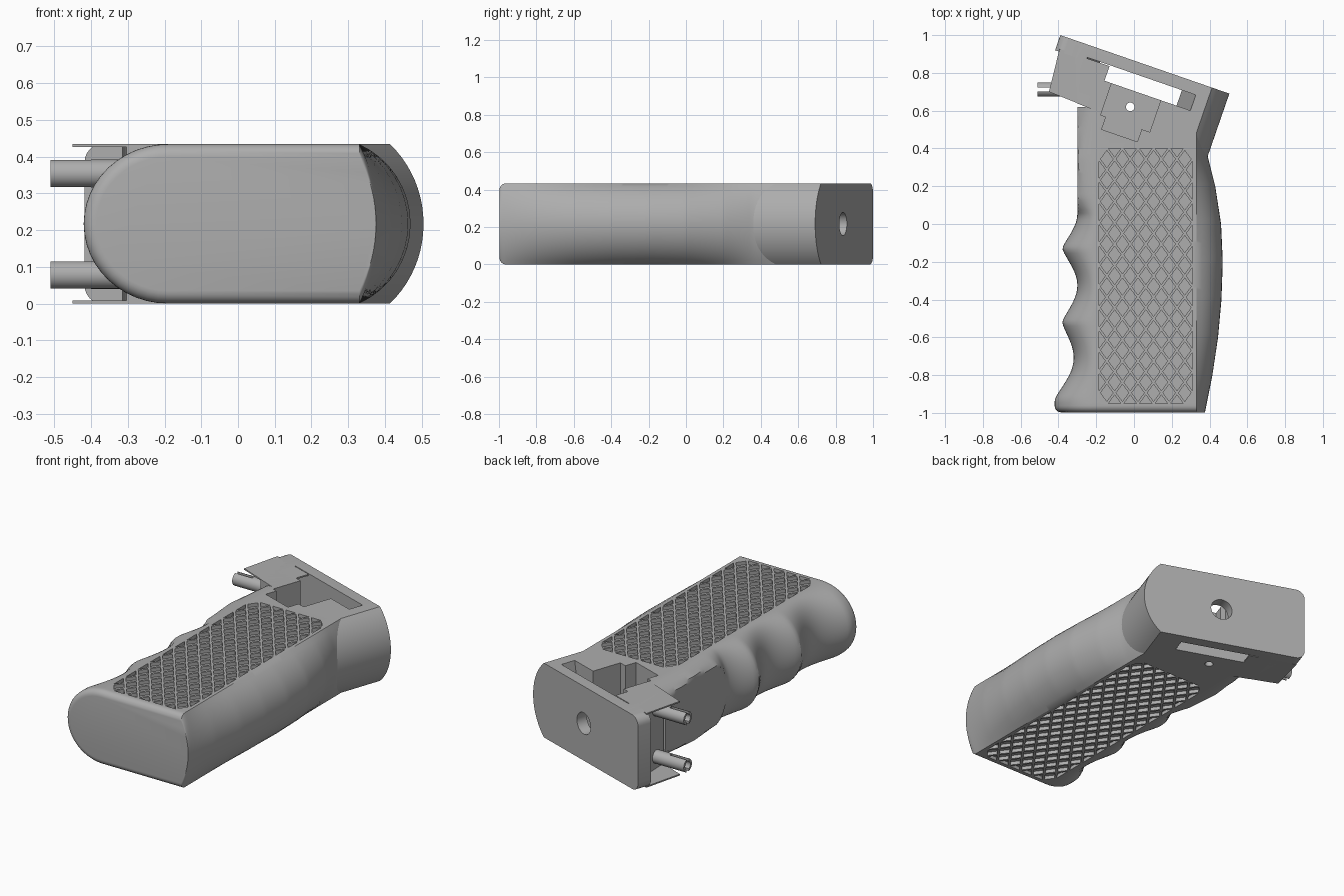
import bpy, bmesh, math
from mathutils import Vector

cube = bpy.data.objects.get("Cube")
if cube:
    bpy.data.objects.remove(cube, do_unlink=True)

grey = bpy.data.materials.new("mid_grey")
grey.use_nodes = True
colour = (0.42, 0.42, 0.42, 1)
grey.diffuse_color = colour
grey.node_tree.nodes["Principled BSDF"].inputs["Base Color"].default_value = colour

H = 0.217                      # half thickness
ORIGIN = Vector((-0.39, 1.0, 0))
ALONG = Vector((0.945, -0.327, 0))
DOWN = Vector((-0.327, -0.945, 0))


def head_pt(t, s, z):
    """Point in the tilted frame of the head."""
    return ORIGIN + ALONG * t + DOWN * s + Vector((0, 0, z))


def add_rings(bm, rings):
    rows = [[bm.verts.new(p) for p in ring] for ring in rings]
    n = len(rows[0])
    for a, b in zip(rows, rows[1:]):
        for i in range(n):
            j = (i + 1) % n
            bm.faces.new((a[i], a[j], b[j], b[i]))
    bm.faces.new(rows[0])
    bm.faces.new(rows[-1])


def make(name, *solids):
    """Object made of one or more closed lofts."""
    bm = bmesh.new()
    for rings in solids:
        add_rings(bm, rings)
    bmesh.ops.recalc_face_normals(bm, faces=bm.faces)
    me = bpy.data.meshes.new(name)
    bm.to_mesh(me)
    bm.free()
    me.materials.append(grey)
    ob = bpy.data.objects.new(name, me)
    bpy.context.collection.objects.link(ob)
    return ob


def head_prism(pts, z0, z1):
    return [[head_pt(t, s, z) for t, s in pts] for z in (z0, z1)]


def tube(p, q, r, n=24):
    axis = (q - p).normalized()
    a = axis.orthogonal().normalized()
    b = axis.cross(a)
    angles = [math.tau * i / n for i in range(n)]
    return [[c + (a * math.cos(k) + b * math.sin(k)) * r for k in angles] for c in (p, q)]


def box(x0, x1, y0, y1, z0, z1):
    return [[Vector(c) for c in ((x0, y0, z), (x1, y0, z), (x1, y1, z), (x0, y1, z))]
            for z in (z0, z1)]


def carve(ob, cutters):
    for c in cutters:
        mod = ob.modifiers.new("cut", "BOOLEAN")
        mod.object, mod.solver = c, "EXACT"
    bpy.context.view_layer.objects.active = ob
    for mod in list(ob.modifiers):
        bpy.ops.object.modifier_apply(modifier=mod.name)


def smooth(ob):
    bpy.ops.object.select_all(action="DESELECT")
    ob.select_set(True)
    bpy.context.view_layer.objects.active = ob
    bpy.ops.object.shade_smooth_by_angle(angle=math.radians(30))


def interp(table, y):
    for (a, va), (b, vb) in zip(table, table[1:]):
        if y <= b:
            return va + (vb - va) * (y - a) / (b - a)
    return table[-1][1]


# Grip outline: finger scallops on the left, swelling palm curve on the right
BUMPS = [(-0.93, -0.42), (-0.52, -0.38), (-0.13, -0.38), (0.24, -0.38)]
PALM = [(-1, 0.375), (-0.8, 0.415), (-0.6, 0.445), (-0.4, 0.463), (-0.2, 0.47), (0, 0.461),
        (0.2, 0.43), (0.36, 0.39), (0.62, 0.37)]


def finger_x(y):
    if y < BUMPS[0][0]:
        return BUMPS[0][1]
    if y > 0.05:
        return interp([(0.05, -0.3), (0.14, -0.37), (0.35, -0.405), (0.62, -0.34)], y)
    for (a, _), (b, _) in zip(BUMPS, BUMPS[1:]):
        if y <= b:
            u = (y - a) / (b - a)
            return interp(BUMPS, y) + 0.08 * math.sin(math.pi * u) ** 1.25


def section(y, inset=0.0):
    h, x0, corner = H - inset, -0.19, 0.33
    length = x0 - finger_x(y) - inset
    ring = []
    for i in range(25):
        a = math.pi * i / 24
        x = x0 - length * math.sin(a)
        ring.append(Vector((max(x, -0.3) if y > 0.05 else x, y, H + h * math.cos(a))))
    bulge = interp(PALM, y) - corner
    radius = (bulge ** 2 + h ** 2) / (2 * bulge)
    half = math.atan2(h, radius - bulge)
    for i in range(17):
        a = half * (i / 8 - 1)
        ring.append(Vector((corner + bulge - radius * (1 - math.cos(a)), y, H + radius * math.sin(a))))
    return ring


R = 0.035
rings = []
for i in range(6):
    a = math.pi / 2 * i / 6
    rings.append(section(-1 + R * (1 - math.cos(a)) + 0.003, R * (1 - math.sin(a))))
rings += [section(-0.962 + 1.582 * i / 90) for i in range(91)]
grip = make("grip_body", rings)

# Head block with a rounded back, ending in a slanted lower face
def head_section(s_of_t, left, corner):
    pts = []
    for cz, lo in ((2 * H - corner, 90), (corner, 180)):
        for i in range(7):
            a = math.radians(lo + 15 * i)
            pts.append((left + corner + corner * math.cos(a), cz + corner * math.sin(a)))
    radius = (0.097 ** 2 + H ** 2) / 0.194
    half = math.asin(H / radius)
    for i in range(21):
        a = half * (i / 10 - 1)
        pts.append((0.947 - radius * (1 - math.cos(a)), H + radius * math.sin(a)))
    return [head_pt(t, s_of_t(t), z) for t, z in pts]


head = make("head_block", [head_section(lambda t: 0.0, 0.11, 0.004),
                           head_section(lambda t: 0.085, 0.11, 0.004),
                           head_section(lambda t: 0.302 + 0.05 * t, 0.2, 0.004)])
end_plate = make("end_plate", [head_section(lambda t: 0.0, 0, 0.05),
                               head_section(lambda t: 0.085, 0, 0.05)])

# Thin cheeks covering the pin recess
cheek = [(0.02, 0.07), (0.3, 0.07), (0.3, 0.315), (0.2, 0.311), (0.041, 0.303)]
for side, z in (("upper", 2 * H - 0.008), ("lower", 0)):
    make(side + "_cheek", head_prism(cheek, z, z + 0.008))

# Cutters: tapered slot, stepped pocket, screw hole and end hole
slot = make("slot_cutter", [[head_pt(t, s, z) for t, s in
                             ((a, 0.065), (b, 0.065), (b, 0.152), (a, 0.152))]
                            for a, b, z in ((0.25, 0.70, -0.02), (0.17, 0.785, 2 * H + 0.02))])
pocket = make("pocket_cutter", head_prism(
    [(0.34, 0.12), (0.615, 0.12), (0.615, 0.33), (0.57, 0.33), (0.57, 0.4),
     (0.37, 0.4), (0.37, 0.33), (0.34, 0.33)], 0.12, 2 * H + 0.05))
screw = make("screw_hole_cutter", tube(head_pt(0.474, 0.238, -0.1), head_pt(0.474, 0.238, 0.3), 0.023))
bore = make("end_hole_cutter", tube(head_pt(0.49, -0.05, H), head_pt(0.49, 0.11, H), 0.062, 32))

# Diamond chequering on both cheeks of the grip
X0, X1, Y0, Y1 = -0.185, 0.31, -0.95, 0.4
COLS, ROWS = 6, 12
px, py = (X1 - X0) / COLS, (Y1 - Y0) / ROWS
diamonds = []
for i in range(2 * COLS + 1):
    for j in range(2 * ROWS + 1):
        if (i + j) % 2:
            continue
        cx, cy = X0 + px * i / 2, Y0 + py * j / 2
        pts = [(cx - px * 0.4, cy), (cx, cy - py * 0.4), (cx + px * 0.4, cy), (cx, cy + py * 0.4)]
        pts = [(min(max(x, X0), X1), min(max(y, Y0), Y1)) for x, y in pts]
        if i in (0, 2 * COLS) and j in (0, 2 * ROWS):
            continue
        for z0, z1 in ((-0.02, 0.02), (2 * H - 0.02, 2 * H + 0.02)):
            diamonds.append([[Vector((x, y, z)) for x, y in pts] for z in (z0, z1)])
chequer = make("chequer_cutter", *diamonds)

carve(grip, [chequer, slot, pocket, screw])
carve(head, [chequer, slot, pocket, screw, bore])
carve(end_plate, [slot, bore])

# Hollow split pins
PIN_Y = 0.712
for side, z in (("upper", 0.354), ("lower", 0.078)):
    pin = make(side + "_pin", tube(Vector((-0.51, PIN_Y, z)), Vector((-0.25, PIN_Y, z)), 0.038))
    hole = make(side + "_pin_bore_cutter", tube(Vector((-0.55, PIN_Y, z)), Vector((-0.33, PIN_Y, z)), 0.024))
    split = make(side + "_pin_split_cutter", box(-0.55, -0.4, PIN_Y - 0.01, PIN_Y + 0.01, z - 0.1, z + 0.1))
    carve(pin, [hole, split])
    smooth(pin)
    for c in (hole, split):
        bpy.data.objects.remove(c, do_unlink=True)

for c in (slot, pocket, screw, bore, chequer):
    bpy.data.objects.remove(c, do_unlink=True)
for ob in (grip, head, end_plate):
    smooth(ob)
